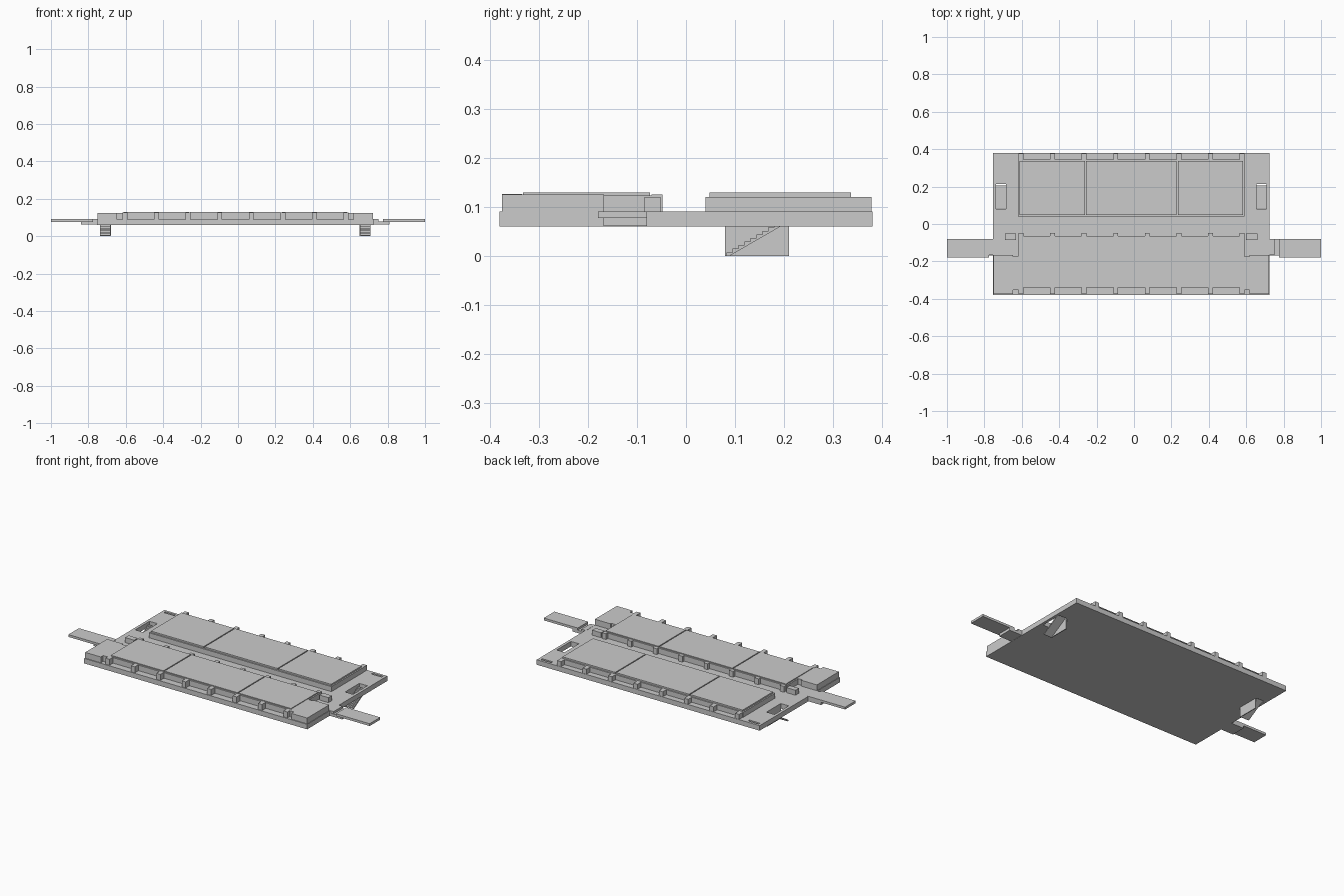
import bpy, bmesh

if "Cube" in bpy.data.objects:
    bpy.data.objects.remove(bpy.data.objects["Cube"])

MID = -0.015  # mirror line of the deck


def add_mesh(name, bm):
    bmesh.ops.recalc_face_normals(bm, faces=bm.faces)
    me = bpy.data.meshes.new(name)
    bm.to_mesh(me)
    bm.free()
    ob = bpy.data.objects.new(name, me)
    bpy.context.collection.objects.link(ob)
    return ob


def box(name, x0, x1, y0, y1, z0, z1):
    bm = bmesh.new()
    bmesh.ops.create_cube(bm, size=1)
    for v in bm.verts:
        v.co.x = x1 if v.co.x > 0 else x0
        v.co.y = y1 if v.co.y > 0 else y0
        v.co.z = z1 if v.co.z > 0 else z0
    return add_mesh(name, bm)


def side_x(s, a, b):
    """x range on the left (s=-1) or mirrored to the right (s=1)."""
    return (a, b) if s < 0 else (2 * MID - b, 2 * MID - a)


def cut(ob, cutter):
    m = ob.modifiers.new("opening", 'BOOLEAN')
    m.operation = 'DIFFERENCE'
    m.solver = 'EXACT'
    m.object = cutter
    cutter.hide_render = True
    cutter.hide_viewport = True


def stair(name, x0, x1):
    # thin sawtooth flight rising towards the back
    n, y0, z0, dy, dz, t = 10, 0.083, 0.0, 0.0122, 0.0073, 0.006
    pts = [(y0, z0)]
    for i in range(n):
        pts += [(y0 + i * dy, z0 + (i + 1) * dz), (y0 + (i + 1) * dy, z0 + (i + 1) * dz)]
    pts += [(y0 + n * dy, n * dz - t), (y0 + t, z0)]
    bm = bmesh.new()
    f = bm.faces.new([bm.verts.new((x0, y, z)) for y, z in pts])
    r = bmesh.ops.extrude_face_region(bm, geom=[f])
    vs = [g for g in r["geom"] if isinstance(g, bmesh.types.BMVert)]
    bmesh.ops.translate(bm, verts=vs, vec=(x1 - x0, 0, 0))
    return add_mesh(name, bm)


# deck slab
deck = box("deck", -0.755, 0.725, -0.38, 0.38, 0.06, 0.09)

for s, tag in ((-1, "left"), (1, "right")):
    # stair opening and small end slot
    cut(deck, box("stair_cutter_" + tag, *side_x(s, -0.738, -0.685), 0.08, 0.215, 0.0, 0.2))
    cut(deck, box("slot_cutter_" + tag, *side_x(s, -0.738, -0.668), 0.352, 0.365, 0.082, 0.2))
    # stairs with inner side panel
    stair("stair_" + tag, *side_x(s, -0.738, -0.685))
    box("stair_panel_" + tag, *side_x(s, -0.685, -0.680), 0.08, 0.21, 0.0, 0.074)
    # raised front corner, with its set-back link to the hall
    box("front_corner_" + tag, *side_x(s, -0.752, -0.648), -0.375, -0.167, 0.088, 0.125)
    box("corner_link_" + tag, *side_x(s, -0.65, -0.61), -0.352, -0.175, 0.088, 0.125)
    # doorway wall beside the walkway
    box("doorway_wall_" + tag, *side_x(s, -0.69, -0.63), -0.085, -0.052, 0.088, 0.12)
    # landing and projecting walkway
    box("landing_" + tag, *side_x(s, -0.84, -0.75), -0.168, -0.08, 0.061, 0.078)
    arm = (-1.0, -0.775) if s < 0 else (0.775, 1.0)
    box("walkway_" + tag, *arm, -0.18, -0.08, 0.077, 0.091)
    box("walkway_root_" + tag, *side_x(s, -0.78, -0.75), -0.165, -0.08, 0.077, 0.091)

# two long halls with roof panels separated by narrow seams
for tag, y0, y1, ztop in (("front", -0.34, -0.065, 0.123), ("back", 0.04, 0.345, 0.12)):
    box(tag + "_hall", -0.62, 0.592, y0, y1, 0.088, ztop)
    for i, (a, b) in enumerate(((-0.612, -0.262), (-0.256, 0.228), (0.234, 0.584))):
        box(f"{tag}_roof_panel_{i}", a, b, y0 + 0.008, y1 - 0.008, ztop - 0.001, 0.129)

# columns along the outer edges and the inner front wall
for i in range(8):
    x = -0.604 + i * 0.1688
    box(f"front_column_{i}", x - 0.013, x + 0.013, -0.375, -0.335, 0.088, 0.126)
    box(f"inner_column_{i}", x - 0.013, x + 0.013, -0.07, -0.048, 0.088, 0.125)
    box(f"back_column_{i}", x - 0.013, x + 0.013, 0.34, 0.378, 0.088, 0.12)
